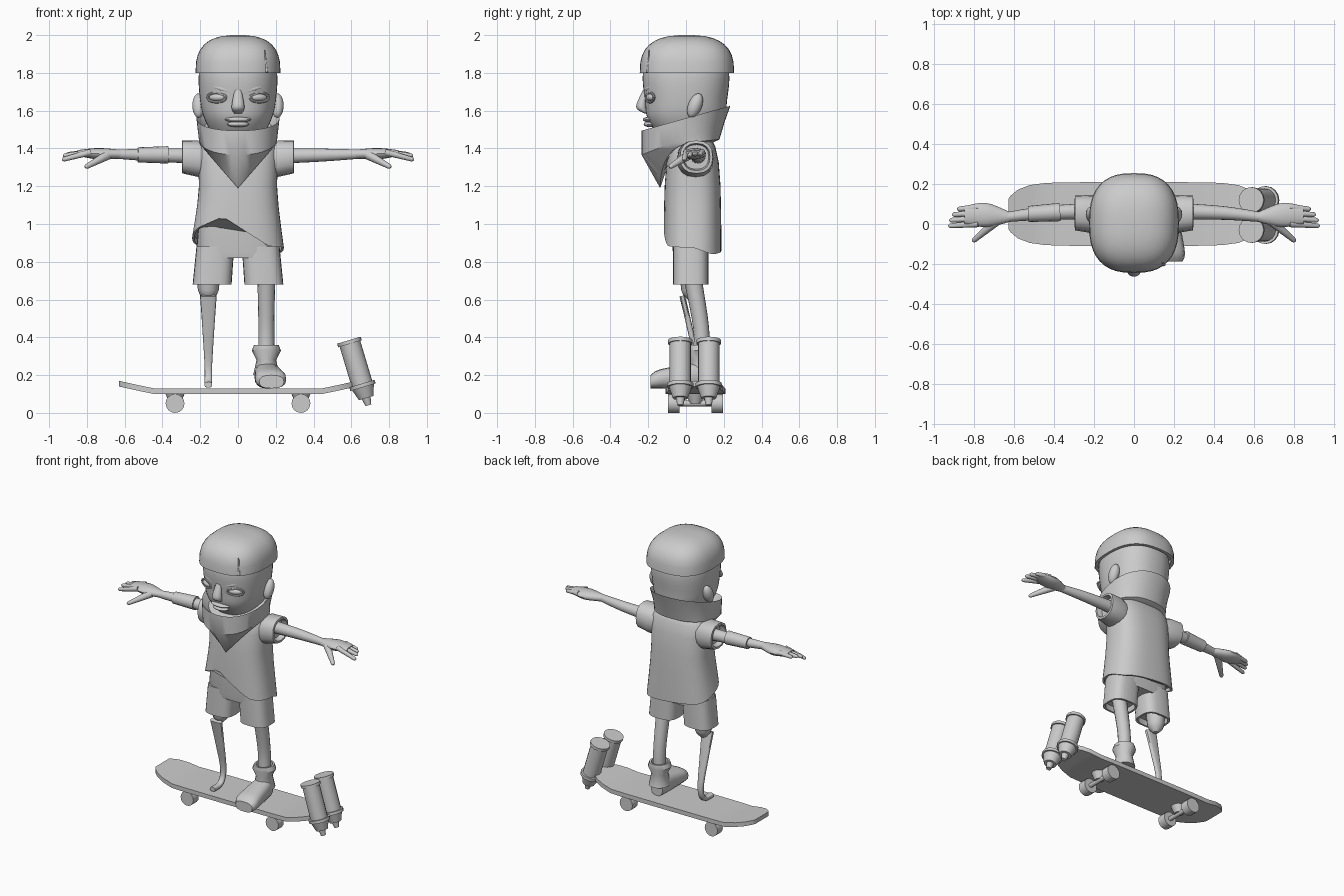
import bpy, bmesh
from math import sin, cos, pi, radians, copysign
from mathutils import Vector, Matrix

old = bpy.data.objects.get("Cube")
if old:
    bpy.data.objects.remove(old, do_unlink=True)

tone = 0.6
grey = bpy.data.materials.new("plain_grey")
grey.use_nodes = True
grey.diffuse_color = (tone, tone, tone, 1)
grey.node_tree.nodes["Principled BSDF"].inputs["Base Color"].default_value = grey.diffuse_color

X, Y, Z = Matrix.Identity(3)
SIDES = (("left", 1), ("right", -1))


def finish(name, bm):
    bmesh.ops.recalc_face_normals(bm, faces=bm.faces)
    mesh = bpy.data.meshes.new(name)
    bm.to_mesh(mesh)
    bm.free()
    mesh.materials.append(grey)
    mesh.shade_smooth()
    mesh.set_sharp_from_angle(angle=radians(40))
    bpy.context.collection.objects.link(bpy.data.objects.new(name, mesh))


def blend(before, start, end, after, t):
    # Catmull-Rom blend of one value
    bend = 2 * before - 5 * start + 4 * end - after
    twist = 3 * (start - end) + after - before
    return start + t * (end - before + t * (bend + t * twist)) / 2


def spline(rows, steps):
    last = len(rows) - 1
    smooth = []
    for i in range(last):
        near = [rows[max(i - 1, 0)], rows[i], rows[i + 1], rows[min(i + 2, last)]]
        for step in range(steps):
            smooth.append([blend(*values, step / steps) for values in zip(*near)])
    return smooth + [rows[last]]


def tube(name, rows, ref=X, axis=None, count=16, power=2, steps=1, deform=None):
    # Each row is x, y, z, radius across ref and, unless round, radius along ref
    rows = spline(rows, steps)
    last = len(rows) - 1
    bm = bmesh.new()
    rings = []
    for i, (x, y, z, across, *along) in enumerate(rows):
        tangent = axis or Vector(rows[min(i + 1, last)][:3]) - Vector(rows[max(i - 1, 0)][:3])
        side = ref.cross(tangent).normalized() * across
        up = tangent.cross(side).normalized() * (along[0] if along else across)
        ring = []
        for j in range(count):
            angle = 2 * pi * j / count + (pi / 4 if count == 4 else 0)
            c, s = (copysign(round(abs(f), 6) ** (2 / power), f) for f in (cos(angle), sin(angle)))
            point = Vector((x, y, z)) + side * c + up * s
            ring.append(bm.verts.new(deform(point) if deform else point))
        rings.append(ring)
    for low, high in zip(rings, rings[1:]):
        for j in range(count):
            k = (j + 1) % count
            bm.faces.new((low[j], low[k], high[k], high[j]))
    bm.faces.new(rings[0])
    bm.faces.new(rings[-1])
    finish(name, bm)


def rod(name, start, end, radius, end_radius=None, rounded=False):
    # Straight tapered bar, with an optional rounded tip
    start, end = Vector(start), Vector(end)
    end_radius = end_radius or radius
    along = (end - start).normalized()
    rows = [(*start, radius), (*end, end_radius)]
    if rounded:
        rows.append((*(end + along * end_radius / 2), end_radius * 0.8))
        rows.append((*(end + along * end_radius), end_radius * 0.3))
    tube(name, rows, Y if abs(along.y) < abs(along.x) + abs(along.z) else Z, along)


def column(name, x, y, rows, lip=0, **options):
    # Upright part: each row is z, half width, half depth; lip hollows the first edge
    rows = [(x, y, z, depth, width) for z, width, depth in rows]
    if lip:
        z, depth, width = rows[0][2:]
        inner = (depth - abs(lip), width - abs(lip))
        rows = [(x, y, z + 2 * lip, *inner), (x, y, z, *inner)] + rows
    tube(name, rows, axis=Z, **options)


def ball(name, centre, radii, turn=Matrix.Identity(4)):
    bm = bmesh.new()
    place = Matrix.Translation(centre) @ turn @ Matrix.Diagonal((*radii, 1))
    bmesh.ops.create_uvsphere(bm, u_segments=20, v_segments=12, radius=1, matrix=place)
    finish(name, bm)


def mirror(rows, sign):
    return [(x * sign, *rest) for x, *rest in rows]


# Skateboard deck with rounded, kicked-up ends
board_y = 0.05
deck = []
for i in range(-8, 9):
    x = 0.63 * sin(i * pi / 16)
    kick = 0.22 * max(0, abs(x) - 0.45)
    outline = (1 - (abs(x) / 0.65) ** 8) ** 0.5
    deck.append((x, board_y, 0.115 + kick, 0.16 * outline, 0.015))
tube("deck", deck, Z, X, count=4, power=200)

# Trucks and wheels
wheel_radius = 0.05
for label, sign in SIDES:
    hub = Vector((sign / 3, board_y, wheel_radius))
    rod(label + "_truck", hub, hub + Z * wheel_radius, 0.03, 0.05)
    rod(label + "_axle", hub - Y * 0.13, hub + Y * 0.13, 0.015)
    for end in (-1, 1):
        middle = hub + Y * end * 0.115
        rod(label + "_wheel", middle - Y * 0.03, middle + Y * 0.03, wheel_radius)

# Tilted spray cans at the tail
down = Vector((0.3, 0, -1)).normalized()
can_parts = {"body": (0, 0.24, 0.057, 0.057), "rim": (0, 0.02, 0.065, 0.065),
             "collar": (0.24, 0.26, 0.07, 0.07), "shoulder": (0.26, 0.32, 0.06, 0.04),
             "nozzle": (0.32, 0.36, 0.024, 0.016)}
for y in (-0.03, 0.12):
    top = Vector((0.587, y, 0.385))
    for part, (start, end, *radii) in can_parts.items():
        rod("can_" + part, top + down * start, top + down * end, *radii)

# Running blade under the right knee
knee_x = -0.157
rod("stump", (knee_x, 0.03, 0.74), (knee_x, 0.03, 0.65), 0.065, 0.055, rounded=True)
blade = [(-0.02, 0.62, 0.044), (0.02, 0.45, 0.032), (0.06, 0.25, 0.02), (0.03, 0.16, 0.02), (-0.06, 0.15, 0.02)]
tube("running_blade", [(knee_x, y, z, 0.015, width) for y, z, width in blade], power=3, steps=5)

# Left leg and shoe
foot_x = 0.15
tube("left_leg", [(foot_x, 0.03, 0.74, 0.048), (foot_x, 0.08, 0.45, 0.042), (foot_x, 0.08, 0.25, 0.045)], steps=5)
shoe = []
for i in range(1, 16):
    t = i / 16
    rounding = (1 - abs(2 * t - 1) ** 6) ** 0.5
    height = (0.075 - 0.03 * t) * rounding
    shoe.append((0.145 + 0.035 * t, 0.14 - 0.35 * t, 0.13 + height, (0.06 + 0.03 * t) * rounding, height))
tube("shoe", shoe, Z, -Y, power=2.6)
column("shoe_collar", foot_x, 0.08, [(0.36, 0.065, 0.07), (0.33, 0.077, 0.075), (0.28, 0.052, 0.057),
                                     (0.2, 0.07, 0.075)], lip=-0.012)

# Shorts
shorts_y = 0.025
column("shorts_hips", 0, shorts_y, [(0.82, 0.2, 0.09), (0.85, 0.222, 0.095), (1.08, 0.2, 0.1)], count=32, power=3)
for label, sign in SIDES:
    tube(label + "_shorts_leg", mirror([
        (0.137, shorts_y, 0.72, 0.08, 0.09), (0.137, shorts_y, 0.68, 0.08, 0.09),
        (0.137, shorts_y, 0.68, 0.093, 0.103), (0.12, shorts_y, 0.88, 0.093, 0.1)], sign), axis=Z, power=3, count=24)


# Shirt with a slanted hem, raised at the front
def slant_hem(point):
    fade = min(1, max(0, (1.2 - point.z) / 0.3))
    front = min(1, max(-1, (0.04 - point.y) / 0.1))
    peak = 0.13 * max(0, 1 - abs(point.x + 0.08) / 0.24) if front > 0 else 0.04
    point.z += fade * (front * peak - 0.1 * point.x)
    return point


column("shirt", 0, 0.035, [(0.9, 0.243, 0.152), (1, 0.228, 0.152), (1.1, 0.215, 0.15), (1.2, 0.207, 0.148),
                           (1.33, 0.21, 0.138), (1.41, 0.205, 0.12), (1.45, 0.16, 0.1), (1.47, 0.1, 0.07)],
       lip=0.012, count=40, power=2.7, deform=slant_hem)

# Sleeves, arms and hands
for label, sign in SIDES:
    tube(label + "_sleeve", mirror([
        (0.15, 0.05, 1.34, 0.08), (0.21, 0.05, 1.345, 0.096), (0.295, 0.055, 1.355, 0.087),
        (0.297, 0.055, 1.355, 0.072), (0.26, 0.055, 1.355, 0.065)], sign), Z, X, power=2.4)
    tube(label + "_arm", mirror([
        (0.2, 0.065, 1.36, 0.042), (0.45, 0.055, 1.365, 0.034), (0.65, 0.033, 1.37, 0.024)], sign), Z, steps=4)
    tube(label + "_palm", mirror([
        (0.62, 0.035, 1.37, 0.024, 0.023), (0.74, 0.045, 1.372, 0.06, 0.03),
        (0.85, 0.045, 1.376, 0.045, 0.015)], sign), Z, X, steps=5)
    for i in range(4):
        y = 0.085 - 0.028 * i
        tip = 0.92 - 0.005 * (3 - i) ** 2
        droop = 0.01 + 0.001 * i ** 3
        rod(label + "_finger", (0.78 * sign, y, 1.38), (tip * sign, y - 0.01, 1.38 - droop), 0.017, 0.012, rounded=True)
    rod(label + "_thumb", (0.69 * sign, 0.015, 1.365), (0.8 * sign, -0.08, 1.305), 0.025, 0.013, rounded=True)
rod("elbow_wrap", (-0.53, 0.05, 1.366), (-0.37, 0.06, 1.366), 0.04, 0.046)

# Head and nose
column("head", 0, 0, [(1.44, 0.115, 0.12), (1.55, 0.175, 0.2), (1.65, 0.2, 0.217), (1.8, 0.207, 0.228),
                      (1.92, 0.17, 0.18)], count=40, power=2.3, steps=5)
tube("nose", [(0, -0.215, 1.71, 0.012, 0.018), (0, -0.236, 1.62, 0.028, 0.034),
              (0, -0.21, 1.585, 0.01, 0.02)], axis=Z, steps=5)

# Lips, eyes, brows and ears
ball("upper_lip", (0, -0.196, 1.553), (0.07, 0.032, 0.014))
ball("lower_lip", (0, -0.19, 1.528), (0.058, 0.034, 0.015))
for label, sign in SIDES:
    turn = Matrix.Rotation(0.4 * sign, 4, "Z")
    eye = Vector((0.11 * sign, -0.185, 1.67))
    ball(label + "_eye", eye, (0.046, 0.022, 0.02), turn)
    angles = [i * pi / 8 for i in range(17)]
    lid = [eye + turn @ Vector((0.054 * cos(a), -0.006, 0.025 * sin(a))) for a in angles]
    tube(label + "_eyelid", [(*point, 0.007) for point in lid], Y, count=8)
    tube(label + "_brow", mirror([(0.025, -0.212, 1.695, 0.011), (0.1, -0.195, 1.72, 0.013),
                                  (0.165, -0.14, 1.73, 0.007)], sign), Z, steps=4)
    ball(label + "_ear", (0.208 * sign, 0.048, 1.627), (0.034, 0.036, 0.068), Matrix.Rotation(-0.38, 4, "X"))

# Domed hair cap with a shaved slit
dome = []
for i in range(9):
    angle = i * pi / 17
    spread = cos(angle) ** 0.74
    dome.append((1.8 + 0.2 * sin(angle) ** 0.74, 0.225 * spread, 0.25 * spread))
column("hair_cap", 0, 0.005, dome, lip=0.02, count=40, power=2.6)
rod("hair_slit", (0.15, -0.204, 1.803), (0.142, -0.195, 1.92), 0.008, 0.003)


# Neck scarf: each row's height is a level, mapped here to a sloping edge
def drape(point):
    rim = 1.56 + 0.28 * point.y
    fold = 1.46 + 0.4 * point.y
    edge = 1.43 + 0.1 * point.y
    if point.y < 0:
        edge = min(edge, 1.19 + 1.15 * abs(point.x))
    point.z = (rim - 0.05, rim, fold, edge, 1.42)[round(point.z)]
    return point


tube("scarf", [(0, 0, 0, 0.19, 0.18), (0, 0, 1, 0.235, 0.22), (0, -0.015, 2, 0.22, 0.208),
               (0, 0.02, 3, 0.157, 0.203), (0, 0.03, 4, 0.09, 0.14)], axis=Z, count=40, power=2.2, deform=drape)
